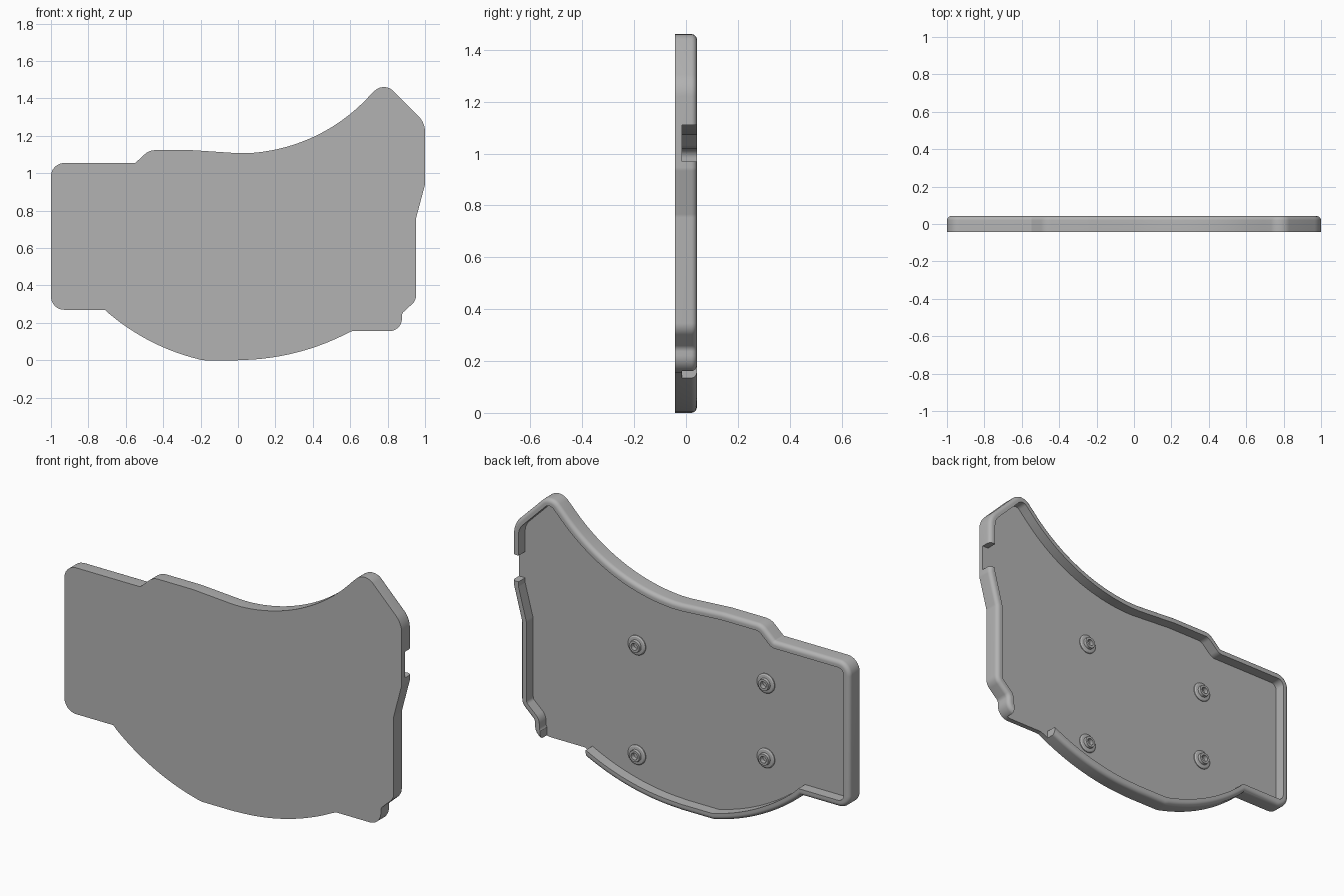
import bpy, bmesh, math
from mathutils import Vector

if "Cube" in bpy.data.objects:
    bpy.data.objects.remove(bpy.data.objects["Cube"], do_unlink=True)

grey = bpy.data.materials.new("plain grey")
grey.use_nodes = True
COLOUR = (0.45, 0.45, 0.45, 1)
grey.diffuse_color = COLOUR
grey.node_tree.nodes["Principled BSDF"].inputs["Base Color"].default_value = COLOUR

FRONT, FLOOR, BACK = -0.042, -0.015, 0.042
RIM, ROUND = 0.036, 0.022


def arc(a, m, b, n=20):
    """Points of the circle through a, m and b."""
    a, m, b = Vector(a), Vector(m), Vector(b)
    d = 2 * (a.x * (m.y - b.y) + m.x * (b.y - a.y) + b.x * (a.y - m.y))
    qa, qm, qb = a.dot(a), m.dot(m), b.dot(b)
    c = Vector(((qa * (m.y - b.y) + qm * (b.y - a.y) + qb * (a.y - m.y)) / d,
                (qa * (b.x - m.x) + qm * (a.x - b.x) + qb * (m.x - a.x)) / d))
    start = a - c
    sweep = start.angle_signed(b - c)      # clockwise positive
    pts = []
    for i in range(n + 1):
        t = -sweep * i / n
        pts.append(c + Vector((start.x * math.cos(t) - start.y * math.sin(t),
                               start.x * math.sin(t) + start.y * math.cos(t))))
    return [(p.x, p.y, 0) for p in pts]


def fillet(corners, n=8):
    """Round each (x, z, radius) corner of a closed polygon."""
    out = []
    for i, (x, z, r) in enumerate(corners):
        p = Vector((x, z))
        if r == 0:
            out.append(p)
            continue
        u = (Vector(corners[i - 1][:2]) - p).normalized()
        v = (Vector(corners[(i + 1) % len(corners)][:2]) - p).normalized()
        half = u.angle(v) / 2
        c = p + (u + v).normalized() * (r / math.sin(half))
        s = p + u * (r / math.tan(half)) - c
        e = p + v * (r / math.tan(half)) - c
        out += [c + (s.lerp(e, k / n)).normalized() * r for k in range(n + 1)]
    return out


def offset(pts, d):
    """Move a counter-clockwise outline inward by d."""
    out = []
    for i, p in enumerate(pts):
        a = (p - pts[i - 1]).normalized()
        b = (pts[(i + 1) % len(pts)] - p).normalized()
        na, nb = Vector((-a.y, a.x)), Vector((-b.y, b.x))
        out.append(p + (na + nb) * (d / (1 + na.dot(nb))))
    return out


def make_object(name, bm):
    bmesh.ops.recalc_face_normals(bm, faces=bm.faces)
    mesh = bpy.data.meshes.new(name)
    bm.to_mesh(mesh)
    bm.free()
    mesh.materials.append(grey)
    ob = bpy.data.objects.new(name, mesh)
    bpy.context.collection.objects.link(ob)
    return ob


def select(ob):
    bpy.ops.object.select_all(action='DESELECT')
    ob.select_set(True)
    bpy.context.view_layer.objects.active = ob


def loft(name, loops):
    """Skin a stack of rings and cap both ends."""
    bm = bmesh.new()
    rings = [[bm.verts.new(v) for v in ring] for ring in loops]
    n = len(rings[0])
    for a, b in zip(rings, rings[1:]):
        for i in range(n):
            j = (i + 1) % n
            bm.faces.new((a[i], a[j], b[j], b[i]))
    bm.faces.new(rings[0])
    bm.faces.new(rings[-1])
    return make_object(name, bm)


# Outline, counter-clockwise from the bottom
corners = [(-0.19, 0, 0.1), (0, 0, 0)]
corners += arc((0.04, 0.002), (0.32, 0.043), (0.58, 0.142))
corners += [(0.61, 0.156, 0.03), (0.876, 0.156, 0.065), (0.876, 0.25, 0.03),
            (0.952, 0.32, 0.06), (0.952, 0.76, 0.05), (1, 0.94, 0.05),
            (1, 1.27, 0.12), (0.78, 1.49, 0.07)]
corners += arc((0.7, 1.41), (0.42, 1.202), (0.05, 1.107))
corners += [(0, 1.107, 0), (-0.24, 1.123, 0.3), (-0.475, 1.123, 0.08),
            (-0.55, 1.054, 0.015), (-1, 1.054, 0.07), (-1, 0.27, 0.07),
            (-0.71, 0.27, 0)]
corners += arc((-0.69, 0.25), (-0.48, 0.108), (-0.25, 0.016))
outline = fillet(corners)

# Tray: flat front, raised rim with a rounded back edge
section = [(0, FRONT)]
for k in range(7):
    t = math.pi / 2 * k / 6
    section.append((ROUND * (1 - math.cos(t)), BACK - ROUND * (1 - math.sin(t))))
section += [(RIM, BACK), (RIM, FLOOR)]
tray = loft("tray", [[(p.x, y, p.y) for p in offset(outline, d)] for d, y in section])

# Gaps in the rim: one at the side, one at the bottom
for x0, x1, z0, z1 in [(0.9, 1.1, 0.97, 1.11), (0.565, 0.835, 0.05, 0.24)]:
    bm = bmesh.new()
    bmesh.ops.create_cube(bm, size=1)
    for v in bm.verts:
        v.co = (x0 + (v.co.x + 0.5) * (x1 - x0), FLOOR + (v.co.y + 0.5) * 0.2,
                z0 + (v.co.z + 0.5) * (z1 - z0))
    cutter = make_object("rim_cutter", bm)
    cutter.hide_render = True
    select(tray)
    cut = tray.modifiers.new("gap", 'BOOLEAN')
    cut.operation, cut.solver, cut.object = 'DIFFERENCE', 'EXACT', cutter
    bpy.ops.object.modifier_apply(modifier=cut.name)
    bpy.data.objects.remove(cutter, do_unlink=True)

# Four screw bosses with a flared foot and a blind hole
boss_profile = [(0.052, FLOOR - 0.005), (0.052, FLOOR + 0.004), (0.046, FLOOR + 0.009),
                (0.032, FLOOR + 0.011), (0.03, FLOOR + 0.026),
                (0.018, FLOOR + 0.026), (0.018, FLOOR + 0.002)]
bosses = []
for i, (x, z) in enumerate([(0.3, 0.787), (-0.465, 0.787), (0.3, 0.2), (-0.465, 0.387)]):
    angles = [math.tau * k / 32 for k in range(32)]
    bosses.append(loft(f"screw_boss_{i + 1}",
                       [[(x + r * math.cos(t), y, z + r * math.sin(t)) for t in angles]
                        for r, y in boss_profile]))

for ob in [tray] + bosses:
    select(ob)
    bpy.ops.object.shade_smooth_by_angle(angle=math.radians(30))
